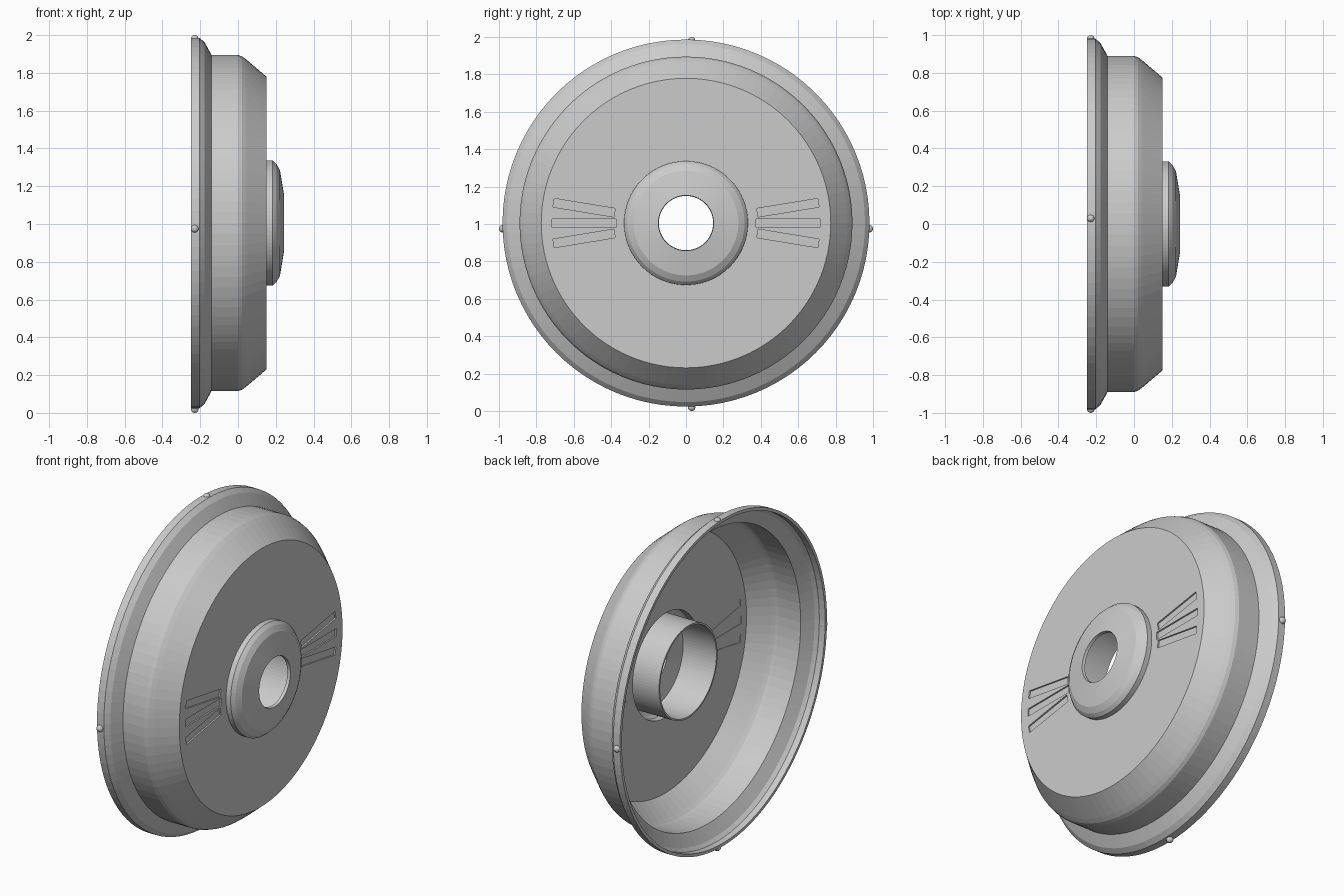
import bpy, bmesh, math
from mathutils import Matrix, Vector

if "Cube" in bpy.data.objects:
    bpy.data.objects.remove(bpy.data.objects["Cube"], do_unlink=True)

SEGMENTS = 96
CENTRE = Vector((0, 0, 1.005))

grey = bpy.data.materials.new("plain grey")
grey.use_nodes = True
grey.diffuse_color = (0.6, 0.6, 0.6, 1)
grey.node_tree.nodes["Principled BSDF"].inputs["Base Color"].default_value = (0.6, 0.6, 0.6, 1)


def add_object(name, bm):
    mesh = bpy.data.meshes.new(name)
    bm.to_mesh(mesh)
    bm.free()
    mesh.materials.append(grey)
    obj = bpy.data.objects.new(name, mesh)
    bpy.context.collection.objects.link(obj)
    return obj


def apply(obj, mod):
    bpy.context.view_layer.objects.active = obj
    bpy.ops.object.modifier_apply(modifier=mod.name)


def lathe(name, profile, wall):
    """Revolve (x, radius) points about the x axis, then thicken inward."""
    bm = bmesh.new()
    rings = []
    for x, r in profile:
        angles = [math.tau * i / SEGMENTS for i in range(SEGMENTS)]
        rings.append([bm.verts.new(CENTRE + Vector((x, r * math.cos(a), r * math.sin(a))))
                      for a in angles])
    for low, high in zip(rings, rings[1:]):
        for i in range(SEGMENTS):
            j = (i + 1) % SEGMENTS
            bm.faces.new((low[i], low[j], high[j], high[i]))
    obj = add_object(name, bm)
    mod = obj.modifiers.new("wall", "SOLIDIFY")
    mod.thickness = wall
    mod.offset = -1
    mod.use_even_offset = True
    apply(obj, mod)
    return obj


def slot_boxes(name, x, depth, grow=0):
    """Three fanned bars on each side of the hub."""
    bm = bmesh.new()
    for side in (-1, 1):
        for row in (-1, 0, 1):
            length = 0.33 if row else 0.343
            place = Matrix.Translation(CENTRE + Vector((x, side * 0.545, row * 0.082)))
            turn = Matrix.Rotation(math.radians(9.3) * row * side, 4, "X")
            size = Matrix.Diagonal((depth, length + grow, 0.046 + grow, 1))
            bmesh.ops.create_cube(bm, size=1, matrix=place @ turn @ size)
    return add_object(name, bm)


# Dished cover: rim, flared lip, drum wall, flat face and raised hub
cover = lathe("cover_shell", [
    (-0.249, 0.981), (-0.204, 0.981), (-0.177, 0.957), (-0.14, 0.89),
    (0.0, 0.89), (0.022, 0.882), (0.045, 0.865), (0.152, 0.774),
    (0.152, 0.331), (0.183, 0.331), (0.203, 0.313), (0.222, 0.28),
    (0.244, 0.148)], 0.018)

# Slots cut in the face, closed by recessed panels
cutter = slot_boxes("slot_cutter", 0.143, 0.08)
cutter.hide_render = True
cut = cover.modifiers.new("slots", "BOOLEAN")
cut.operation = "DIFFERENCE"
cut.solver = "EXACT"
cut.object = cutter
apply(cover, cut)
bpy.data.objects.remove(cutter, do_unlink=True)
slot_boxes("slot_panels", 0.14, 0.006, 0.002)

# Open tube behind the hub
lathe("hub_tube", [(-0.015, 0.277), (0.212, 0.277)], 0.01)

# Small round studs on the rim
studs = bmesh.new()
for y, z in ((0.03, 1.98), (0.03, 0.02), (0.98, 0.975), (-0.98, 0.975)):
    bmesh.ops.create_uvsphere(studs, u_segments=16, v_segments=10, radius=0.02,
                              matrix=Matrix.Translation((-0.229, y, z)))
add_object("rim_studs", studs)
